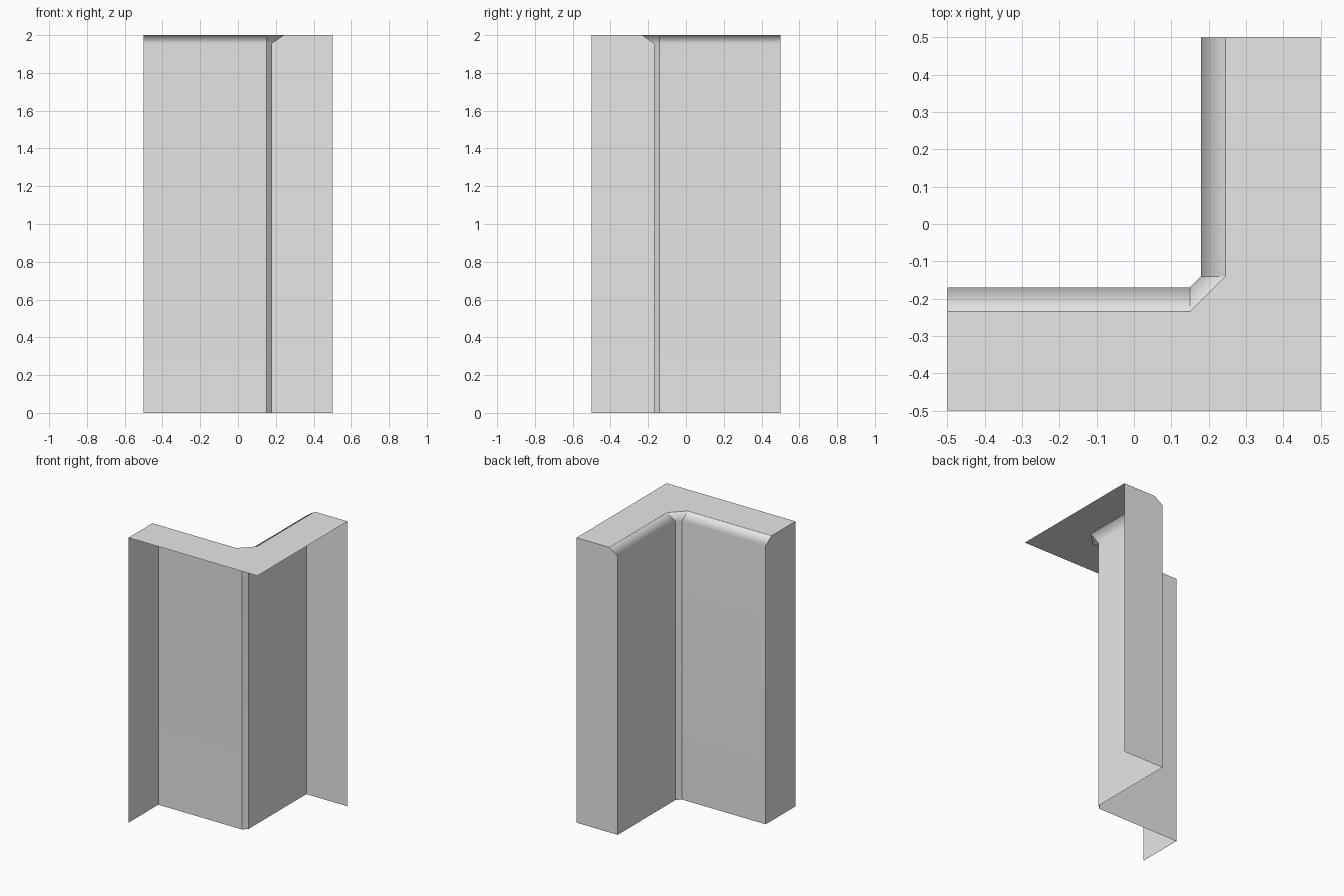
import bpy
import bmesh

cube = bpy.data.objects.get("Cube")
if cube:
    bpy.data.objects.remove(cube, do_unlink=True)

HEIGHT, LIP, HALF = 2.0, 1.955, 0.5

# Plain grey material
grey = bpy.data.materials.new("plain grey")
grey.use_nodes = True
colour = (0.8, 0.8, 0.8, 1)
grey.diffuse_color = colour
grey.node_tree.nodes["Principled BSDF"].inputs["Base Color"].default_value = colour

# Plan outlines of the inner wall and of the rim above its chamfer
wall_plan = [(-HALF, -0.17), (0.15, -0.17), (0.18, -0.14), (0.18, HALF)]
rim_plan = [(-HALF, -0.235), (0.15, -0.235), (0.245, -0.14), (0.245, HALF)]

bm = bmesh.new()


def ring(plan, z):
    return [bm.verts.new((x, y, z)) for x, y in plan]


foot = ring(wall_plan, 0)
lip = ring(wall_plan, LIP)
rim = ring(rim_plan, HEIGHT)
outer_plan = [(HALF, HALF), (HALF, -HALF), (-HALF, -HALF)]
outer = ring(outer_plan, HEIGHT)
left_foot, right_foot = ring([(HALF, HALF), (-HALF, -HALF)], 0)

# Inner walls and the chamfer along their top
for low, high in ((foot, lip), (lip, rim)):
    for i in range(len(low) - 1):
        bm.faces.new((low[i], high[i], high[i + 1], low[i + 1]))

# Flat top and the two end caps; outer sides and underside stay open
bm.faces.new(list(reversed(rim + outer)))
bm.faces.new((foot[0], right_foot, outer[-1], rim[0], lip[0]))
bm.faces.new((foot[-1], lip[-1], rim[-1], outer[0], left_foot))

# Shading flows from wall into chamfer, all other edges are crisp
for face in bm.faces:
    face.smooth = True
for edge in bm.edges:
    edge.smooth = all(v in lip for v in edge.verts)

mesh = bpy.data.meshes.new("corner_wall")
bm.to_mesh(mesh)
bm.free()
mesh.materials.append(grey)
wall = bpy.data.objects.new("corner_wall", mesh)
bpy.context.collection.objects.link(wall)

normals = wall.modifiers.new("wall_normals", "WEIGHTED_NORMAL")
normals.keep_sharp = True
